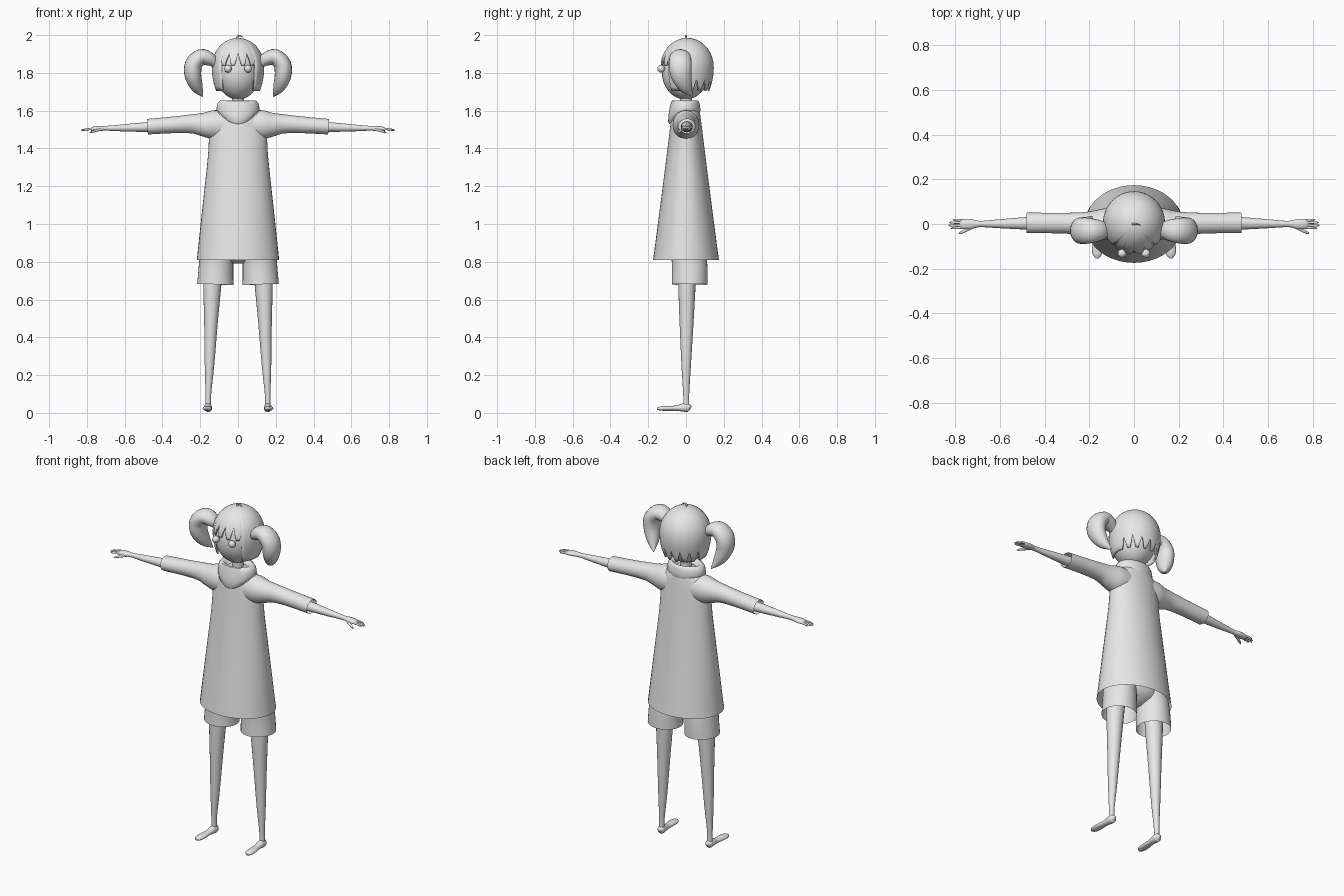
import bpy, bmesh, math
from mathutils import Vector

cube = bpy.data.objects.get("Cube")
if cube:
    bpy.data.objects.remove(cube)

clay = bpy.data.materials.new("light_grey")
clay.use_nodes = True
GREY = (0.8, 0.8, 0.8, 1)
clay.diffuse_color = GREY
clay.node_tree.nodes["Principled BSDF"].inputs["Base Color"].default_value = GREY


def finish(name, bm, angle=50):
    mesh = bpy.data.meshes.new(name)
    bmesh.ops.recalc_face_normals(bm, faces=bm.faces)
    bm.to_mesh(mesh)
    bm.free()
    mesh.materials.append(clay)
    obj = bpy.data.objects.new(name, mesh)
    bpy.context.collection.objects.link(obj)
    bpy.ops.object.select_all(action='DESELECT')
    obj.select_set(True)
    bpy.context.view_layer.objects.active = obj
    bpy.ops.object.shade_smooth_by_angle(angle=math.radians(angle))
    return obj


def skin(name, rings, caps=(False, False), angle=50):
    """Join closed rings of points into a surface."""
    bm = bmesh.new()
    rows = [[bm.verts.new(p) for p in ring] for ring in rings]
    n = len(rows[0])
    for a, b in zip(rows, rows[1:]):
        for i in range(n):
            j = (i + 1) % n
            bm.faces.new((a[i], a[j], b[j], b[i]))
    for row, cap in zip((rows[0], rows[-1]), caps):
        if cap:
            bm.faces.new(row)
    return finish(name, bm, angle)


def smooth_path(stations, steps):
    """Catmull-Rom interpolation of (x, y, z, side radius, other radius)."""
    s = [Vector(p) for p in stations]
    s = [s[0] * 2 - s[1]] + s + [s[-1] * 2 - s[-2]]
    out = []
    for a, b, c, d in zip(s, s[1:], s[2:], s[3:]):
        for k in range(steps):
            t = k / steps
            out.append(0.5 * (2 * b + (c - a) * t + (2 * a - 5 * b + 4 * c - d) * t * t
                              + (3 * b - a - 3 * c + d) * t ** 3))
    return out + [s[-2]]


def loft(name, stations, side=(0, 1, 0), sides=20, steps=4, caps=(False, False), sx=1):
    """Sweep ellipses along a path; sx=-1 builds the mirrored part."""
    path = smooth_path(stations, steps)
    rings = []
    for i, p in enumerate(path):
        q0, q1 = path[max(i - 1, 0)], path[min(i + 1, len(path) - 1)]
        tangent = Vector(q1[:3]) - Vector(q0[:3])
        u = Vector(side)
        u = (u - tangent * (u.dot(tangent) / tangent.length_squared)).normalized()
        v = tangent.cross(u).normalized()
        ring = []
        for k in range(sides):
            a = math.tau * k / sides
            pt = Vector(p[:3]) + u * max(p[3], .001) * math.cos(a) + v * max(p[4], .001) * math.sin(a)
            ring.append((pt.x * sx, pt.y, pt.z))
        rings.append(ring)
    return skin(name, rings, caps)


def ball(name, center, radii, segments=32):
    bm = bmesh.new()
    bmesh.ops.create_uvsphere(bm, u_segments=segments, v_segments=segments // 2, radius=1)
    bmesh.ops.scale(bm, vec=radii, verts=bm.verts)
    bmesh.ops.translate(bm, vec=center, verts=bm.verts)
    return finish(name, bm)


# Long dress, open at the hem
loft("dress", [(0, 0, .81, .174, .218), (0, 0, 1.1, .136, .187), (0, 0, 1.35, .104, .16),
               (0, 0, 1.48, .088, .152), (0, 0, 1.56, .078, .14), (0, 0, 1.605, .068, .105),
               (0, 0, 1.63, .04, .05)], sides=40, caps=(False, True))

# Cowl collar: half width, half depth, height, front drop
COLLAR = [(.092, .075, 1.575, .045), (.108, .08, 1.588, .048), (.114, .081, 1.61, .035),
          (.109, .077, 1.637, .012), (.098, .071, 1.652, 0), (.086, .063, 1.655, 0),
          (.07, .053, 1.645, 0), (.035, .033, 1.61, 0)]
rings = []
for rx, ry, z, drop in COLLAR:
    ring = []
    for k in range(40):
        c, s = math.cos(math.tau * k / 40), math.sin(math.tau * k / 40)
        front = max(0, -s) ** 2
        ring.append((rx * c, -.005 + ry * s - .2 * drop * front, z - drop * front))
    rings.append(ring)
skin("cowl_collar", rings)

# Neck, head and crown curl
loft("neck", [(0, 0, 1.58, .035, .035), (0, 0, 1.64, .03, .03), (0, 0, 1.7, .034, .034)])
ball("head", (0, -.003, 1.805), (.118, .125, .146))
loft("crown_curl", [(0, 0, 1.975, .006, .006), (-.004, 0, 1.992, .005, .005),
                    (.01, 0, 1.997, .004, .004), (.028, -.005, 1.988, .001, .001)], sides=8)

# Hair cap with a notched fringe and a notched back hem
SEGMENTS, ROWS = 96, 20
rings = [[] for _ in range(ROWS)]
for k in range(SEGMENTS):
    a = math.tau * k / SEGMENTS
    off_front = abs((a - 1.5 * math.pi + math.pi) % math.tau - math.pi)
    fringe, back = off_front < .78, off_front > 1.75
    base = 1.84 if fringe else 1.705
    notch = {0: 1, 1: .45, 5: .45}.get(k % 6, 0) if fringe or back else 0
    bottom = base + notch * .068
    for r in range(ROWS):
        t = r / (ROWS - 1)
        # Even polar steps from the crown down to the hem
        z = 1.985 - (1.985 - bottom) * (1 - math.cos(t * math.pi / 2))
        h = (z - 1.83) / .155
        f = math.sqrt(max(0, 1 - h * h)) if h > 0 else 1 - .25 * h * h
        f = max(f, .003)
        rings[r].append((.139 * f * math.cos(a), .006 + .141 * f * math.sin(a), z))
hair = skin("hair_cap", rings, (True, False))
shell = hair.modifiers.new("thickness", 'SOLIDIFY')
shell.thickness = .008
shell.offset = -1

for label, sx in (("left", 1), ("right", -1)):
    ball(label + "_eye", (.053 * sx, -.132, 1.822), (.02, .02, .02), 20)

    # Curved pigtail
    loft(label + "_pigtail",
         [(.115, -.025, 1.845, .025, .02), (.15, -.028, 1.872, .045, .036), (.195, -.03, 1.884, .056, .042),
          (.235, -.03, 1.845, .06, .046), (.238, -.025, 1.785, .055, .044),
          (.216, 0, 1.722, .035, .031), (.188, .035, 1.675, .002, .002)],
         caps=(True, True), sx=sx)

    # Sleeve with an open cuff
    loft(label + "_sleeve",
         [(.07, 0, 1.525, .07, .075), (.13, 0, 1.525, .07, .077), (.18, 0, 1.526, .06, .064),
          (.24, .002, 1.53, .05, .051), (.34, .004, 1.525, .046, .044), (.48, .005, 1.515, .046, .041)],
         sides=28, sx=sx)

    # Arm and flat palm in one sweep
    loft(label + "_arm",
         [(.36, .004, 1.515, .032, .03), (.48, .003, 1.513, .028, .026), (.6, .001, 1.509, .02, .019),
          (.69, 0, 1.507, .014, .013), (.73, 0, 1.506, .022, .013), (.765, 0, 1.503, .023, .012),
          (.78, 0, 1.501, .016, .007)], caps=(True, True), sx=sx)

    # Fingers and thumb
    for name, y, tip in (("index", -.017, .822), ("middle", -.006, .832),
                         ("ring", .006, .828), ("little", .017, .812)):
        loft(f"{label}_{name}_finger",
             [(.755, y * .9, 1.503, .006, .007), (.79, y, 1.502, .0055, .006),
              (tip - .008, y * 1.1, 1.498, .0045, .005), (tip, y * 1.1, 1.497, .001, .001)],
             sides=10, steps=2, caps=(True, True), sx=sx)
    loft(label + "_thumb",
         [(.72, -.01, 1.502, .007, .009), (.75, -.026, 1.495, .0065, .008),
          (.775, -.039, 1.487, .005, .006), (.786, -.044, 1.483, .001, .001)],
         side=(0, 0, 1), sides=10, steps=2, caps=(True, True), sx=sx)

    # Shorts leg, open at the bottom
    loft(label + "_shorts_leg",
         [(.12, .02, .68, .095, .096), (.117, .02, .76, .094, .092), (.112, .015, .84, .092, .089),
          (.1, .005, .95, .085, .085)], sides=32, caps=(False, True), sx=sx)

    # Leg
    loft(label + "_leg",
         [(.128, .008, .86, .052, .055), (.136, .005, .68, .046, .048), (.143, .003, .48, .037, .036),
          (.151, .001, .25, .025, .025), (.157, .001, .1, .016, .015), (.158, .002, .03, .015, .015)],
         caps=(True, True), sx=sx)

    # Bare foot
    loft(label + "_foot",
         [(.157, .024, .022, .006, .008), (.157, .015, .026, .019, .021), (.158, -.012, .028, .021, .022),
          (.16, -.05, .025, .019, .014), (.163, -.1, .024, .024, .013), (.165, -.135, .023, .021, .011),
          (.167, -.154, .022, .007, .005)],
         side=(1, 0, 0), caps=(True, True), sx=sx)

# Hips hidden under the dress, joining the shorts
loft("shorts_hips", [(0, .012, .79, .03, .04), (0, .012, .84, .085, .14), (0, .008, .95, .09, .165),
                     (0, .005, 1.02, .085, .16)], sides=32, caps=(True, True))
